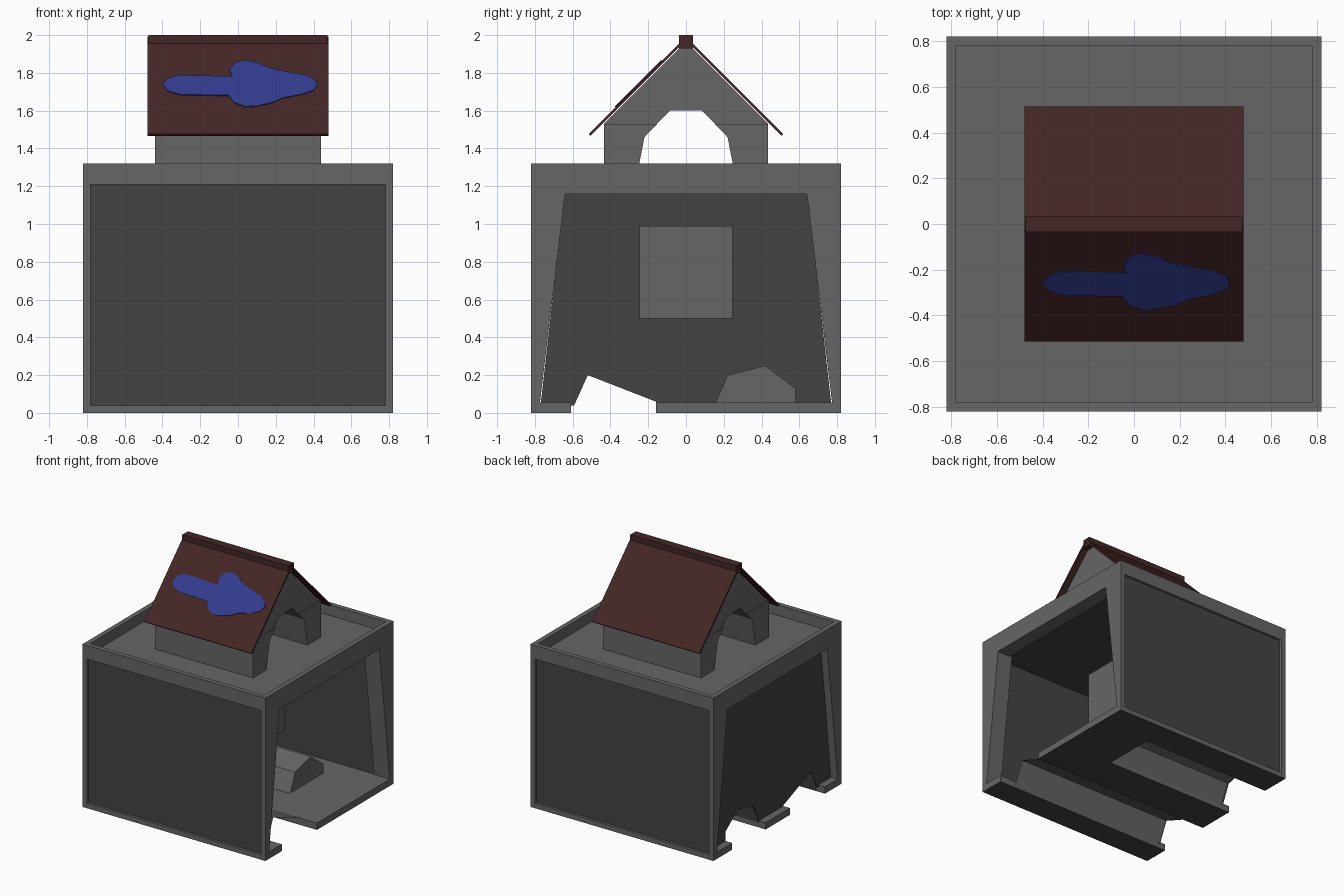
import bpy, bmesh
from mathutils import Vector

if "Cube" in bpy.data.objects:
    bpy.data.objects.remove(bpy.data.objects["Cube"])


def material(name, rgb):
    m = bpy.data.materials.new(name)
    m.diffuse_color = (*rgb, 1)
    m.use_nodes = True
    m.node_tree.nodes["Principled BSDF"].inputs["Base Color"].default_value = m.diffuse_color
    return m


GREY = material("stone grey", (0.133, 0.133, 0.133))
DARK = material("dark panel", (0.056, 0.056, 0.056))
ROOF = material("roof brown", (0.058, 0.019, 0.019))
BLUE = material("arrow blue", (0.032, 0.043, 0.27))


def finish(name, bm, mats, fix=True):
    if fix:
        bmesh.ops.recalc_face_normals(bm, faces=bm.faces)
    me = bpy.data.meshes.new(name)
    # second material goes on faces that look straight down
    if len(mats) > 1:
        bm.normal_update()
        for f in bm.faces:
            f.material_index = 1 if f.normal.z < -0.9 else 0
    bm.to_mesh(me)
    bm.free()
    for m in mats:
        me.materials.append(m)
    ob = bpy.data.objects.new(name, me)
    bpy.context.collection.objects.link(ob)
    return ob


def box(name, x, y, z, *mats):
    bm = bmesh.new()
    bmesh.ops.create_cube(bm, size=1)
    for v in bm.verts:
        v.co = [(r[0] + r[1]) / 2 + c * (r[1] - r[0]) for r, c in zip((x, y, z), v.co)]
    return finish(name, bm, mats)


def solid(name, points, offset, *mats):
    """Closed outline pushed along an offset vector."""
    bm = bmesh.new()
    a = [bm.verts.new(p) for p in points]
    b = [bm.verts.new(Vector(p) + Vector(offset)) for p in points]
    bm.faces.new(a)
    bm.faces.new(b[::-1])
    for i in range(len(a)):
        j = (i + 1) % len(a)
        bm.faces.new((a[i], b[i], b[j], a[j]))
    return finish(name, bm, mats)


def prism(name, yz, x0, x1, *mats):
    return solid(name, [(x0, y, z) for y, z in yz], (x1 - x0, 0, 0), *mats)


def cover(name, yz, x0, x1, capped):
    """Open sheet along x over a floor slot."""
    bm = bmesh.new()
    a = [bm.verts.new((x0, y, z)) for y, z in yz]
    b = [bm.verts.new((x1, y, z)) for y, z in yz]
    for i in range(len(a) - 1):
        bm.faces.new((a[i], a[i + 1], b[i + 1], b[i]))
    if capped:
        bm.faces.new(b)
    return finish(name, bm, [GREY])


# front and back: recessed panels and their frames
for s, side in ((-1, "front"), (1, "back")):
    def ys(a, b):
        return sorted((s * a, s * b))
    box(side + "_panel", (-.8, .8), ys(.78, .80), (.02, 1.23), DARK)
    box(side + "_top_rail", (-.82, .82), ys(.78, .82), (1.21, 1.32), GREY)
    box(side + "_bottom_rail", (-.82, .82), ys(.78, .82), (0, .04), GREY, DARK)
    for t, end in ((-1, "left"), (1, "right")):
        box(side + "_corner_" + end, sorted((t * .78, t * .82)), ys(.78, .82), (.04, 1.21), GREY)
        # tapered posts beside the end openings
        depth = .68 if t > 0 else .74
        prism(side + "_post_" + end,
              [(s * .79, .04), (s * .79, 1.2), (s * .64, 1.2), (s * .64, 1.16), (s * .775, .04)],
              t * .82, t * depth, GREY)

# end lintels and parapets
for t, end in ((-1, "left"), (1, "right")):
    box(end + "_lintel", sorted((t * .70, t * .82)), (-.79, .79), (1.16, 1.235), GREY)
    box(end + "_parapet", sorted((t * .78, t * .82)), (-.78, .78), (1.235, 1.32), GREY)

# roof deck and ceiling
box("roof_deck", (-.79, .79), (-.79, .79), (1.2, 1.235), GREY, DARK)

# floor strips with two slots between them
for i, (x0, y0, y1) in enumerate(((-.82, -.79, -.61), (-.82, -.16, .15),
                                  (-.82, .58, .79), (.36, .15, .58))):
    box("floor_strip_%d" % (i + 1), (x0, .82), (y0, y1), (0, .055), GREY, DARK)

# angled covers over the slots
tunnel = [(-.61, 0), (-.52, .2), (-.16, .06)]
mound = [(.15, .04), (.22, .2), (.42, .25), (.58, .13), (.58, .04)]
cover("slanted_tunnel", tunnel, -.75, .68, False)
cover("faceted_tunnel", mound, -.75, .36, True)

# left end wall, notched where the tunnels leave
prism("left_wall", [(-.77, .04), (-.592, .04), (-.52, .2), (-.16, .06), (-.16, .04)]
      + mound + [(.77, .04), (.64, 1.19), (-.64, 1.19)], -.76, -.74, DARK)

# block hanging in the room
box("inner_block", (-.245, .25), (-.245, .245), (.5, .99), GREY)

# bell house on the deck
for s, side in ((-1, "front"), (1, "back")):
    prism(side + "_house_wall", [(s * y, z) for y, z in (
        (.435, 1.23), (.435, 1.53), (.153, 1.53), (.22, 1.46), (.265, 1.23))], -.44, .44, GREY)
prism("gable", [(.435, 1.53), (0, 1.965), (-.435, 1.53), (-.153, 1.53),
                (-.085, 1.6), (.085, 1.6), (.153, 1.53)], -.43, .43, GREY)

# pitched roof and ridge
prism("pitched_roof", [(-.515, 1.477), (0, 1.992), (.515, 1.477),
                       (.505, 1.467), (0, 1.972), (-.505, 1.467)], -.48, .48, ROOF)
box("ridge_cap", (-.475, .475), (-.036, .036), (1.93, 2.0), ROOF)

# blue arrow plate on the front slope
arrow = [(-.40, 1.735), (-.37, 1.77), (-.31, 1.785), (-.03, 1.778), (-.045, 1.815),
         (-.02, 1.85), (.04, 1.865), (.11, 1.85), (.16, 1.825), (.25, 1.805),
         (.36, 1.785), (.41, 1.76), (.42, 1.735), (.40, 1.705), (.34, 1.685),
         (.24, 1.665), (.17, 1.637), (.10, 1.622), (.04, 1.618), (-.02, 1.64),
         (-.05, 1.678), (-.3, 1.682), (-.37, 1.7)]
solid("blue_arrow", [(x, z - 1.992, z) for x, z in arrow], (0, -.004, .004), BLUE)
